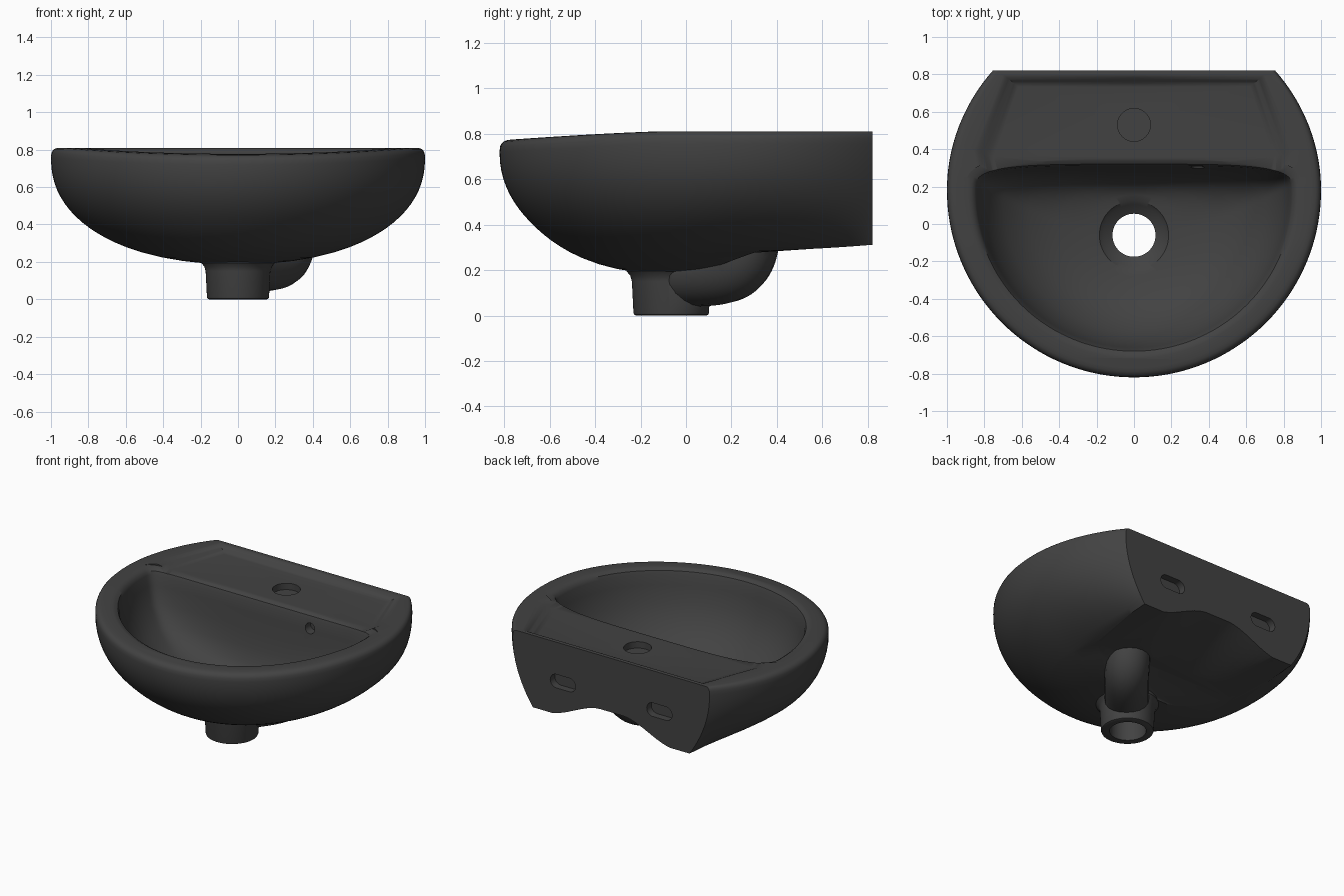
import bpy, bmesh
from math import sin, cos, pi, sqrt, radians
from mathutils import Matrix, Vector

if "Cube" in bpy.data.objects:
    bpy.data.objects.remove(bpy.data.objects["Cube"])

ceramic = bpy.data.materials.new("charcoal_ceramic")
ceramic.use_nodes = True
tone = (0.055, 0.055, 0.055, 1)
ceramic.diffuse_color = tone
ceramic.node_tree.nodes["Principled BSDF"].inputs["Base Color"].default_value = tone

STEPS = 36


def link(name, bm, matrix=None):
    bmesh.ops.remove_doubles(bm, verts=bm.verts, dist=1e-5)
    bmesh.ops.recalc_face_normals(bm, faces=bm.faces)
    mesh = bpy.data.meshes.new(name)
    bm.to_mesh(mesh)
    bm.free()
    if matrix:
        mesh.transform(matrix)
    mesh.materials.append(ceramic)
    ob = bpy.data.objects.new(name, mesh)
    bpy.context.collection.objects.link(ob)
    return ob


def loft(name, halves, matrix=None):
    """Skin half outlines, mirrored in x, and close both ends with strips."""
    bm = bmesh.new()
    right = [[bm.verts.new(p) for p in h] for h in halves]
    left = [[bm.verts.new((-x, y, z)) for x, y, z in h] for h in halves]
    n = len(halves[0])
    for k in range(len(halves) - 1):
        for side in (right, left):
            for i in range(n - 1):
                bm.faces.new((side[k][i], side[k][i + 1], side[k + 1][i + 1], side[k + 1][i]))
        for i in (0, n - 1):
            bm.faces.new((right[k][i], left[k][i], left[k + 1][i], right[k + 1][i]))
    for k in (0, -1):
        for i in range(n - 1):
            bm.faces.new((right[k][i], right[k][i + 1], left[k][i + 1], left[k][i]))
    return link(name, bm, matrix)


def smooth(t):
    return t * t * (3 - 2 * t)


def rim_weight(z):
    return min(max((z - 0.4) / 0.4, 0), 1)


def front_arc(z, a, yf, yc):
    """Half arc round the front, with the rim dipping gently forwards."""
    pts = []
    for i in range(STEPS + 1):
        t = pi / 2 * i / STEPS
        y = yc - (yc - yf) * cos(t)
        dip = min(max((-0.1 - y) / 0.72, 0), 1) ** 1.3
        pts.append((a * sin(t), y, z - 0.04 * dip * rim_weight(z)))
    return pts


def shell_half(z, a, yf, yc, yb, xb, lift=0):
    """Round front, flanks that curve in to a flat back."""
    pts = front_arc(z, a, yf, yc)
    for i in range(1, STEPS + 1):
        t = i / STEPS
        s = (1 - sqrt(1 - (0.64 * t) ** 2)) / (1 - sqrt(1 - 0.64 ** 2))
        pts.append((a + (xb - a) * s, yc + (yb - yc) * t, z + lift * t * t))
    return pts


def bowl_half(z, a, yf, yc, yb, n=2):
    """Round front, squarer back that sits lower along the sunken deck."""
    pts = front_arc(z, a, yf, yc)
    for i in range(1, STEPS + 1):
        t = pi / 2 * i / STEPS
        x = a * max(cos(t), 0) ** (2 / n)
        lower = 0.035 * min(sin(t) ** (2 / n), 1) ** 3 * rim_weight(z)
        pts.append((x, yc + (yb - yc) * sin(t) ** (2 / n), z - lower))
    return pts


def peg(name, x, y, z, r, straight, depth, upright):
    """Round or slot-shaped cutter."""
    arc = [(straight + r * sin(pi * i / 24), -r * cos(pi * i / 24)) for i in range(25)]
    halves = [[(u, v, d) for u, v in arc] for d in (-depth, depth)]
    turn = Matrix.Identity(4) if upright else Matrix.Rotation(pi / 2, 4, "X")
    return loft(name, halves, Matrix.Translation((x, y, z)) @ turn)


def combine(target, other, operation):
    mod = target.modifiers.new(operation, "BOOLEAN")
    mod.operation, mod.object, mod.solver = operation, other, "EXACT"
    bpy.context.view_layer.objects.active = target
    bpy.ops.object.modifier_apply(modifier=mod.name)
    bpy.data.objects.remove(other)


# Outer shell: full rounded belly, near-flat underside at the back, soft rim
rings = []
for deg in [9.8, 15, 22, 29, 34] + [35 + 55 * k / 14 for k in range(15)]:
    a = sin(radians(deg)) ** 0.909
    z = 0.755 - 0.568 * max(cos(radians(deg)), 0) ** 0.909
    yc = 0.18 - 0.22 * max(1 - (a - 0.2) / 0.8, 0) ** 1.25
    if deg < 35:
        rings.append(shell_half(z, a, yc - a, yc, 0.1 + 1.3 * (a - 0.2) ** 2, 0.9 * a))
    else:
        u = min((z - 0.28) / 0.475, 1)
        xb = 0.6 + 0.155 * (1 - (1 - u) ** 2)
        rings.append(shell_half(z, a, yc - a, yc, 0.82, xb, 0.03 * (1 - u)))
for z, inset in ((0.78, 0.002), (0.793, 0.008), (0.803, 0.018), (0.808, 0.03), (0.81, 0.05)):
    rings.append(shell_half(z, 1 - inset, -0.82 + inset, 0.18, 0.82, 0.755 - 0.6 * inset))
basin = loft("basin", rings)

# Arched hollow under the back
hollow = []
for y, base, rise in ((0.28, 0.25, 0), (0.9, 0.314, 0.15)):
    half = []
    for i in range(25):
        x = 0.5 * i / 24
        half.append((x, y, base + rise * smooth(min((0.5 - x) / 0.42, 1))))
    hollow.append(half + [(0.5, y, 0.1), (0, y, 0.1)])
combine(basin, loft("hollow", hollow), "DIFFERENCE")

# Drain outlet with a flared top
outlet = loft("outlet", [bowl_half(z, r, -0.065 - r, -0.065, -0.065 + r) for z, r in (
    (0, 0.155), (0.004, 0.163), (0.012, 0.166), (0.15, 0.173),
    (0.175, 0.18), (0.195, 0.197), (0.24, 0.2))])
combine(basin, outlet, "UNION")

# Overflow elbow running diagonally up into the body
curve = bpy.data.curves.new("elbow_path", "CURVE")
curve.dimensions = "3D"
curve.bevel_depth, curve.bevel_resolution = 0.14, 8
curve.use_fill_caps = True
spline = curve.splines.new("NURBS")
path = ((0.0, -0.07, 0.18), (0.1, 0.05, 0.18), (0.25, 0.22, 0.175),
        (0.275, 0.27, 0.27), (0.275, 0.275, 0.38))
spline.points.add(len(path) - 1)
for point, co in zip(spline.points, path):
    point.co = (*co, 1)
spline.use_endpoint_u, spline.order_u, spline.resolution_u = True, 4, 8
helper = bpy.data.objects.new("elbow_path", curve)
bpy.context.collection.objects.link(helper)
bm = bmesh.new()
bm.from_mesh(helper.to_mesh())
helper.to_mesh_clear()
bpy.data.objects.remove(helper)
combine(basin, link("elbow", bm), "UNION")

# Bowl and drain bore
bowl = loft("bowl", [bowl_half(*r) for r in (
    (-0.1, 0.115, -0.175, -0.06, 0.055),
    (0.205, 0.115, -0.175, -0.06, 0.055),
    (0.235, 0.165, -0.225, -0.06, 0.105),
    (0.255, 0.185, -0.245, -0.06, 0.125),
    (0.262, 0.24, -0.28, -0.04, 0.155, 2.1),
    (0.29, 0.40, -0.385, 0.0, 0.20, 2.3),
    (0.35, 0.56, -0.485, 0.06, 0.24, 2.6),
    (0.45, 0.70, -0.575, 0.12, 0.27, 3),
    (0.58, 0.79, -0.635, 0.15, 0.29, 3.6),
    (0.70, 0.825, -0.66, 0.16, 0.303, 4),
    (0.77, 0.84, -0.672, 0.16, 0.312, 4),
    (0.793, 0.85, -0.68, 0.16, 0.32, 4),
    (0.806, 0.87, -0.70, 0.16, 0.338, 4),
    (0.813, 0.90, -0.73, 0.16, 0.365, 4),
    (0.90, 0.90, -0.73, 0.16, 0.365, 4))])
combine(basin, bowl, "DIFFERENCE")

# Sunken tap deck with softly curved banks, open to the bowl
inner = [Vector(p) for p in ((0, 0.1), (0.72, 0.1), (0.75, 0.36), (0.62, 0.735), (0, 0.735))]
outer = [Vector(p) for p in ((0, 0.1), (0.80, 0.1), (0.86, 0.40), (0.70, 0.80), (0, 0.80))]
banks = [(i / 8, 0.774 + 0.0365 * smooth(i / 8)) for i in range(9)] + [(1, 0.84)]
deck = loft("deck", [[(*p.lerp(q, f), z) for p, q in zip(inner, outer)] for f, z in banks])
combine(basin, deck, "DIFFERENCE")

# Tap hole, overflow hole and wall-fixing slots
combine(basin, peg("tap_hole", 0, 0.53, 0.83, 0.088, 0, 0.1, True), "DIFFERENCE")
combine(basin, peg("overflow_hole", 0.34, 0.3, 0.68, 0.036, 0, 0.06, False), "DIFFERENCE")
for x in (-0.37, 0.37):
    combine(basin, peg("fixing_slot", x, 0.82, 0.54, 0.047, 0.05, 0.05, False), "DIFFERENCE")

bpy.ops.object.select_all(action="DESELECT")
basin.select_set(True)
bpy.context.view_layer.objects.active = basin
bpy.ops.object.shade_smooth_by_angle(angle=0.6)
